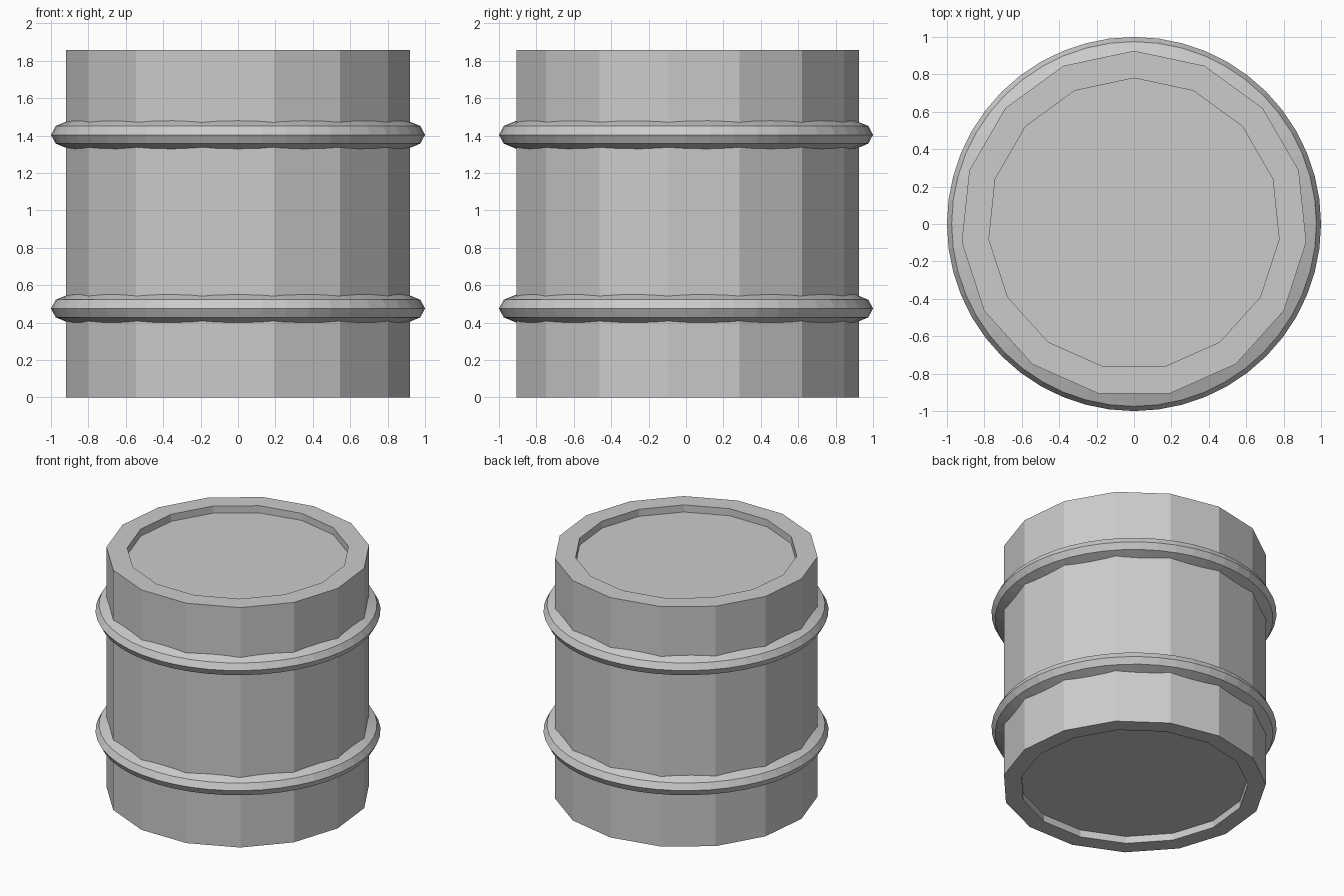
import bpy, bmesh, math

if "Cube" in bpy.data.objects:
    bpy.data.objects.remove(bpy.data.objects["Cube"])


def lathe(name, profile, sides, closed=False):
    """Revolve (radius, z) points around z; first vertex of each loop lies on +y."""
    bm = bmesh.new()
    loops = []
    for r, z in profile:
        loops.append([bm.verts.new((r * math.sin(2 * math.pi * i / sides),
                                    r * math.cos(2 * math.pi * i / sides), z))
                      for i in range(sides)])
    pairs = list(zip(loops, loops[1:]))
    if closed:
        pairs.append((loops[-1], loops[0]))
    else:
        bm.faces.new(loops[0])
        bm.faces.new(loops[-1])
    for a, b in pairs:
        for i in range(sides):
            j = (i + 1) % sides
            bm.faces.new((a[i], a[j], b[j], b[i]))
    bmesh.ops.recalc_face_normals(bm, faces=bm.faces)
    mesh = bpy.data.meshes.new(name)
    bm.to_mesh(mesh)
    bm.free()
    obj = bpy.data.objects.new(name, mesh)
    bpy.context.collection.objects.link(obj)
    return obj


# Fifteen-sided drum with recessed ends
R, H, DEPTH = 0.926, 1.857, 0.055
lathe("drum_body", [(0.80, DEPTH), (0.80, 0), (R, 0),
                    (R, H), (0.78, H), (0.78, H - DEPTH)], 15)

# Two raised hoops, inner edge buried in the drum
for name, z in (("lower_hoop", 0.475), ("upper_hoop", 1.404)):
    lathe(name, [(0.88, z - 0.086), (0.975, z - 0.047), (1.0, z),
                 (0.975, z + 0.047), (0.88, z + 0.086)], 48, closed=True)
